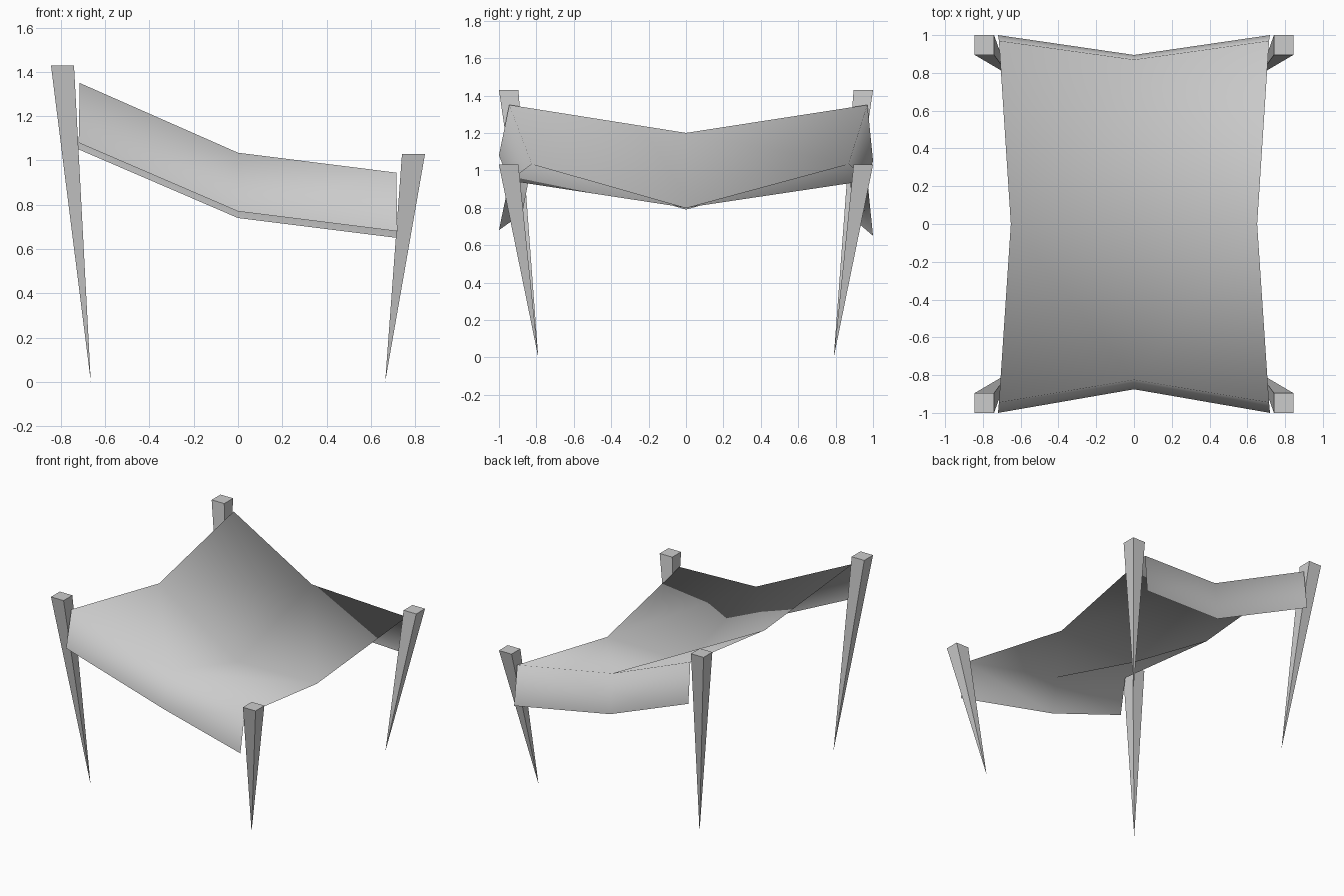
import bpy
import bmesh
from mathutils import Vector

cube = bpy.data.objects.get("Cube")
if cube:
    bpy.data.objects.remove(cube, do_unlink=True)


def make_material(name, color):
    mat = bpy.data.materials.new(name)
    mat.use_nodes = True
    mat.diffuse_color = color
    mat.node_tree.nodes["Principled BSDF"].inputs["Base Color"].default_value = color
    return mat


grey = make_material("light_grey", (0.6, 0.6, 0.6, 1))


def add_object(name, bm, smooth):
    bmesh.ops.recalc_face_normals(bm, faces=bm.faces)
    for face in bm.faces:
        face.smooth = smooth
    mesh = bpy.data.meshes.new(name)
    bm.to_mesh(mesh)
    bm.free()
    mesh.materials.append(grey)
    obj = bpy.data.objects.new(name, mesh)
    bpy.context.collection.objects.link(obj)
    return obj


# Leaning stake: square flat top tapering to a point on the ground
def add_post(name, side, end, height):
    bm = bmesh.new()
    tip = bm.verts.new((side * 0.665, end * 0.79, 0))
    half = 0.052
    top = [bm.verts.new((side * 0.793 + dx * half, end * 0.948 + dy * half, height))
           for dx, dy in ((-1, -1), (1, -1), (1, 1), (-1, 1))]
    bm.faces.new(top)
    for i in range(4):
        bm.faces.new((tip, top[i], top[(i + 1) % 4]))
    add_object(name, bm, False)


for side, height, label in ((-1, 1.43, "right"), (1, 1.03, "left")):
    for end, place in ((-1, "front"), (1, "back")):
        add_post(f"{place}_{label}_post", side, end, height)

# Sagging cloth: rows run front to back, with a hanging flap at each end
# each row: outer x, outer y, middle y, heights at right, middle, left
rows = [
    (0.72, -1.0, -0.875, 1.08, 0.77, 0.68),
    (0.715, -0.945, -0.825, 1.35, 1.035, 0.945),
    (0.652, 0.0, 0.0, 1.2, 0.79, 0.8),
    (0.715, 0.97, 0.87, 1.35, 1.035, 0.945),
    (0.72, 1.0, 0.895, 1.05, 0.74, 0.65),
]
bm = bmesh.new()
grid = []
for x, y_out, y_mid, z_right, z_mid, z_left in rows:
    points = ((-x, y_out, z_right), (0, y_mid, z_mid), (x, y_out, z_left))
    grid.append([bm.verts.new(Vector(p)) for p in points])

for r in range(4):
    for c in range(2):
        a, b = grid[r][c], grid[r][c + 1]
        d, e = grid[r + 1][c], grid[r + 1][c + 1]
        # folds run between the middles of neighbouring edges
        if (r + c) % 2 == 1 or r == 1:
            if (r, c) == (1, 0):
                bm.faces.new((a, b, d))
                bm.faces.new((b, e, d))
            elif (r, c) == (2, 1):
                bm.faces.new((a, b, d))
                bm.faces.new((b, e, d))
            else:
                bm.faces.new((a, b, e, d))
        else:
            bm.faces.new((a, b, e))
            bm.faces.new((a, e, d))
cloth = add_object("canopy_cloth", bm, True)

# Cloth faces upward on its main sheet
if sum(p.normal.z for p in cloth.data.polygons) < 0:
    cloth.data.flip_normals()
